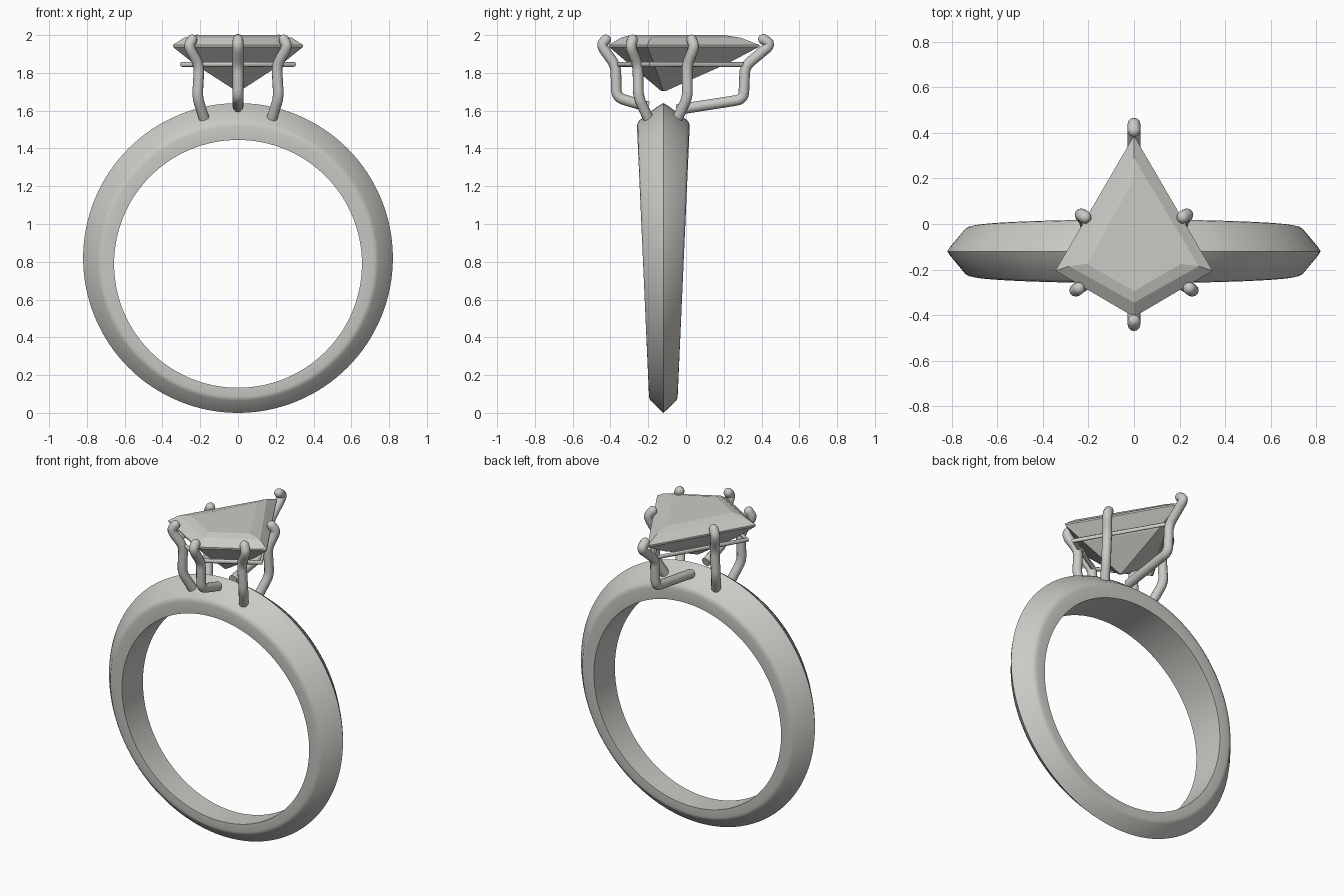
import bpy, bmesh, math
from mathutils import Vector

cube = bpy.data.objects.get("Cube")
if cube:
    bpy.data.objects.remove(cube, do_unlink=True)

metal = bpy.data.materials.new("pale_warm_grey")
metal.use_nodes = True
colour = (0.6, 0.59, 0.56, 1)
metal.diffuse_color = colour
metal.node_tree.nodes["Principled BSDF"].inputs["Base Color"].default_value = colour

MID_Y = -0.12


def add_object(name, data):
    obj = bpy.data.objects.new(name, data)
    data.materials.append(metal)
    bpy.context.collection.objects.link(obj)
    return obj


def activate(obj):
    bpy.ops.object.select_all(action="DESELECT")
    obj.select_set(True)
    bpy.context.view_layer.objects.active = obj


def mesh_from_loops(name, loops, wrap, cap):
    """Skin equal-length closed loops, optionally joining the last to the first."""
    bm = bmesh.new()
    rows = [[bm.verts.new(p) for p in loop] for loop in loops]
    pairs = list(zip(rows, rows[1:] + rows[:1])) if wrap else list(zip(rows, rows[1:]))
    for a, b in pairs:
        n = len(a)
        for i in range(n):
            j = (i + 1) % n
            bm.faces.new((a[i], a[j], b[j], b[i]))
    if cap:
        bm.faces.new(rows[0])
        bm.faces.new(rows[-1])
    bmesh.ops.recalc_face_normals(bm, faces=bm.faces)
    mesh = bpy.data.meshes.new(name)
    bm.to_mesh(mesh)
    bm.free()
    return add_object(name, mesh)


# Band: knife-edge section, wider and thicker towards the top
def circle(radius, centre_z, width):
    pts = []
    for i in range(128):
        a = math.tau * i / 128
        z = centre_z + radius * math.cos(a)
        half = 0.072 + 0.0445 * z
        pts.append((radius * math.sin(a), MID_Y + width * half, z))
    return pts


# radius, centre height, share of the half width
section = [(0.656, 0.789, 0.98), (0.715, 0.801, 1.0), (0.73, 0.805, 0.97),
           (0.742, 0.807, 0.9), (0.805, 0.818, 0.2)]
loops = [circle(r, c, -w) for r, c, w in section]
loops.append(circle(0.82, 0.82, 0))
loops += [circle(r, c, w) for r, c, w in reversed(section)]
band = mesh_from_loops("band", loops, True, False)
activate(band)
bpy.ops.object.shade_smooth_by_angle(angle=math.radians(35))


# Stone: stepped kite cut
def kite(back, side_x, side_y, front, z):
    return [(0, back, z), (side_x, side_y, z), (0, front, z), (-side_x, side_y, z)]


mesh_from_loops("kite_stone", [
    kite(0.20, 0.205, -0.175, -0.295, 2.0),
    kite(0.29, 0.285, -0.185, -0.345, 1.986),
    kite(0.388, 0.345, -0.205, -0.408, 1.948),
    kite(0.388, 0.345, -0.205, -0.408, 1.938),
    kite(0.22, 0.235, -0.17, -0.305, 1.85),
    kite(-0.11, 0.008, -0.12, -0.13, 1.703)], False, True)


# Rounded wires
def fillet(points, size):
    pts = [Vector(p) for p in points]
    out = [pts[0]]
    for a, b, c in zip(pts, pts[1:], pts[2:]):
        p = b + (a - b).normalized() * min(size, (a - b).length * 0.45)
        q = b + (c - b).normalized() * min(size, (c - b).length * 0.45)
        for i in range(6):
            t = i / 5
            out.append(p.lerp(b, t).lerp(b.lerp(q, t), t))
    return out + [pts[-1]]


def wire(name, points, radius, closed=False, round_end=False):
    curve = bpy.data.curves.new(name, "CURVE")
    curve.dimensions = "3D"
    curve.bevel_depth = radius
    curve.bevel_resolution = 4
    curve.use_fill_caps = True
    if closed:
        path = [(Vector(p), 1) for p in points]
    else:
        path = [(p, 1) for p in fillet(points, 0.04)]
    if round_end:
        # Dome the first end by shrinking the radius
        tip = path[0][0]
        out = (tip - path[1][0]).normalized()
        dome = []
        for i in range(5, 0, -1):
            a = math.pi / 2 * i / 5.2
            dome.append((tip + out * radius * math.sin(a), math.cos(a)))
        path = dome + path
    spline = curve.splines.new("POLY")
    spline.points.add(len(path) - 1)
    for point, (co, rad) in zip(spline.points, path):
        point.co = (*co, 1)
        point.radius = rad
    spline.use_cyclic_u = closed
    obj = add_object(name, curve)
    activate(obj)
    bpy.ops.object.convert(target="MESH")
    bpy.ops.object.shade_smooth_by_angle(angle=math.radians(50))


# Gallery rail under the stone
wire("gallery_rail", kite(0.32, 0.295, -0.19, -0.365, 1.845), 0.013, closed=True)

# Prongs, listed from tip to root
PRONG = 0.028
wire("front_prong", [(0, -0.425, 1.975), (0, -0.45, 1.945), (0, -0.372, 1.84),
                     (0, -0.368, 1.67), (0, -0.2, 1.62)], PRONG, round_end=True)
wire("back_prong", [(0, 0.41, 1.978), (0, 0.45, 1.95), (0, 0.312, 1.835),
                    (0, 0.305, 1.66), (0, -0.05, 1.605)], PRONG, round_end=True)
for side, s in (("left", 1), ("right", -1)):
    wire("front_" + side + "_prong",
         [(s * 0.243, -0.283, 1.975), (s * 0.262, -0.295, 1.94), (s * 0.205, -0.255, 1.84),
          (s * 0.215, -0.252, 1.67), (s * 0.18, -0.2, 1.56)], PRONG, round_end=True)
    wire("back_" + side + "_prong",
         [(s * 0.215, 0.03, 1.975), (s * 0.238, 0.045, 1.94), (s * 0.205, 0.005, 1.84),
          (s * 0.215, 0.008, 1.67), (s * 0.18, -0.045, 1.56)], PRONG, round_end=True)
